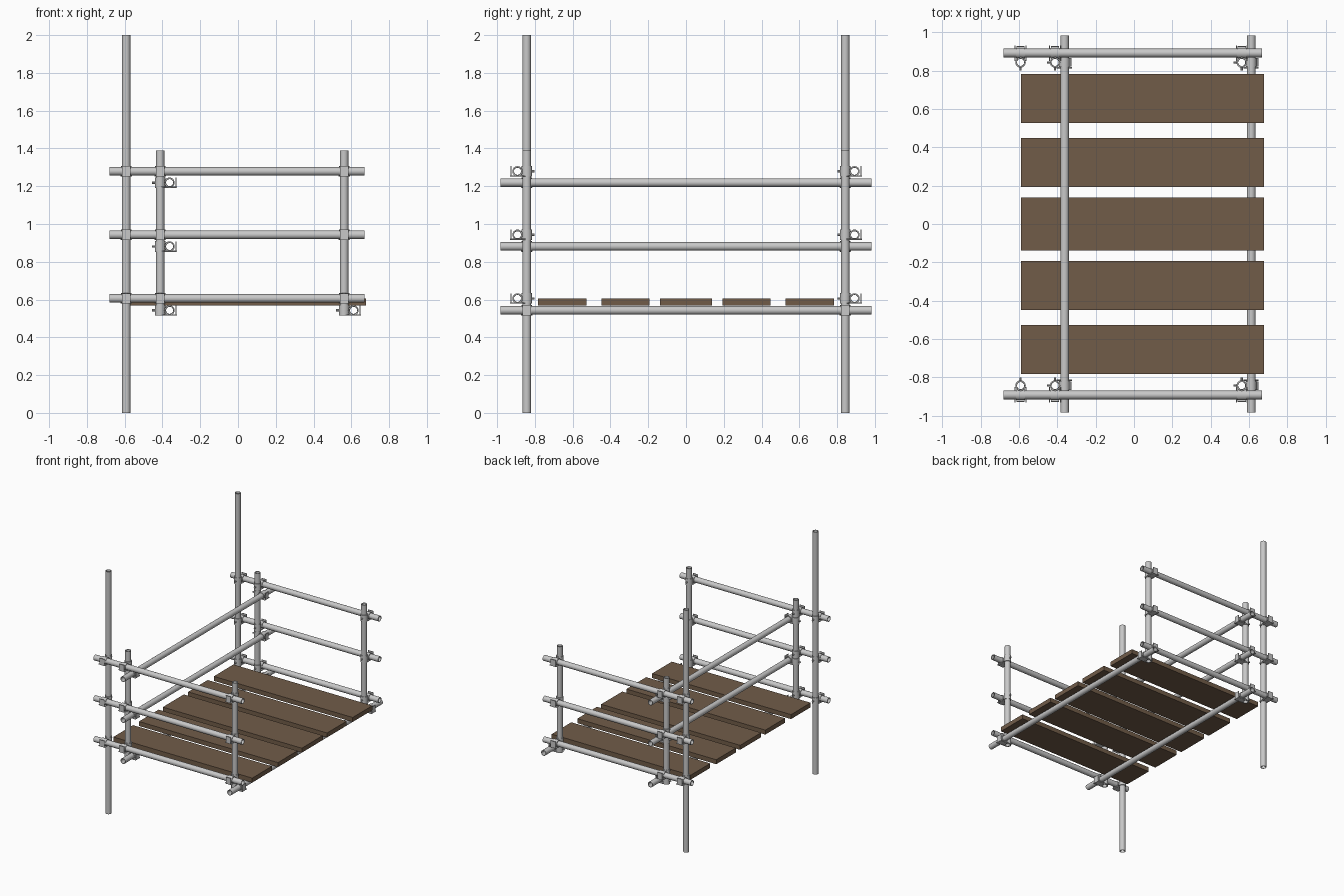
import bpy, bmesh
from mathutils import Vector, Matrix

if "Cube" in bpy.data.objects:
    bpy.data.objects.remove(bpy.data.objects["Cube"])

R = 0.0225      # tube radius
OFF = 0.049     # distance between crossing tube axes
X, Y, Z = Vector((1, 0, 0)), Vector((0, 1, 0)), Vector((0, 0, 1))


def material(name, rgb):
    m = bpy.data.materials.new(name)
    m.diffuse_color = (*rgb, 1)
    m.use_nodes = True
    m.node_tree.nodes["Principled BSDF"].inputs["Base Color"].default_value = m.diffuse_color
    return m


STEEL = material("galvanised grey", (0.58, 0.58, 0.58))
WOOD = material("weathered brown", (0.165, 0.107, 0.066))


def finish(bm, name, mat, smooth=True):
    bmesh.ops.recalc_face_normals(bm, faces=bm.faces)
    me = bpy.data.meshes.new(name)
    bm.to_mesh(me)
    bm.free()
    me.materials.append(mat)
    ob = bpy.data.objects.new(name, me)
    bpy.context.collection.objects.link(ob)
    if smooth:
        bpy.ops.object.select_all(action='DESELECT')
        ob.select_set(True)
        bpy.context.view_layer.objects.active = ob
        bpy.ops.object.shade_smooth_by_angle()
    return ob


def add_rod(bm, a, b, r, inner=0.0, n=24):
    """Rod from a to b; hollow when an inner radius is given."""
    a, b = Vector(a), Vector(b)
    rot = (b - a).to_track_quat('Z', 'Y').to_matrix().to_4x4()
    if not inner:
        bmesh.ops.create_cone(bm, cap_ends=True, segments=n, radius1=r, radius2=r,
                              depth=(b - a).length,
                              matrix=Matrix.Translation((a + b) / 2) @ rot)
        return
    rings = []
    for end, rad in ((a, r), (b, r), (b, inner), (a, inner)):
        rings.append(bmesh.ops.create_circle(
            bm, segments=n, radius=rad, matrix=Matrix.Translation(end) @ rot)['verts'])
    for k in range(4):
        p, q = rings[k], rings[(k + 1) % 4]
        for i in range(n):
            j = (i + 1) % n
            bm.faces.new((p[i], p[j], q[j], q[i]))


def add_box(bm, c, size):
    bmesh.ops.create_cube(bm, size=1, matrix=Matrix.Translation(c)
                          @ Matrix.Diagonal((*[abs(s) for s in size], 1)))


def tube(name, a, b):
    bm = bmesh.new()
    add_rod(bm, a, b, R, R - 0.004)
    finish(bm, name, STEEL)


def coupler(name, p, u, w):
    """Right-angle clamp: p on post axis, u towards the rail, w along the rail."""
    bm = bmesh.new()
    p = Vector(p)
    rail = p + u * OFF
    h = 0.028
    add_rod(bm, p - Z * h, p + Z * h, 0.0275, R)              # post collar
    add_rod(bm, rail - w * 0.024, rail + w * 0.024, 0.0275, R)  # rail collar
    # saddle under the rail and its upright flange
    add_box(bm, p + u * 0.054 - Z * 0.026, u * 0.064 + w * 0.044 + Z * 0.004)
    add_box(bm, p + u * 0.084, u * 0.005 + w * 0.044 + Z * 0.054)
    # closing nut behind the post
    add_rod(bm, p - u * 0.025, p - u * 0.042, 0.006, n=8)
    # bolts either side of the post
    for s in (-1, 1):
        q = p + w * s * 0.028 - Z * 0.024
        add_rod(bm, q + u * 0.008, q + u * 0.088, 0.003, n=8)
    finish(bm, name, STEEL)


TALL_X, BACK_X, FRONT_X, POST_Y = -0.592, -0.412, 0.562, 0.843
RAIL_Z = (0.606, 0.943, 1.279)
CROSS = ((BACK_X, 0.543), (BACK_X, 0.881), (BACK_X, 1.219), (FRONT_X, 0.543))

# posts, end rails and clamps on both sides
for side, s in (("near", -1), ("far", 1)):
    y = s * POST_Y
    tube(f"tall_post_{side}", (TALL_X, y, 0), (TALL_X, y, 2))
    for px in (BACK_X, FRONT_X):
        tube(f"short_post_{side}", (px, y, 0.515), (px, y, 1.39))
    for z in RAIL_Z:
        yr = s * (POST_Y + OFF)
        tube(f"side_rail_{side}", (-0.681, yr, z), (0.669, yr, z))
        for px in (TALL_X, BACK_X, FRONT_X):
            coupler(f"side_clamp_{side}", (px, y, z), Y * s, X)
    for px, z in CROSS:
        coupler(f"cross_clamp_{side}", (px, y, z), X, Y)

# long cross tubes: guard rails and board bearers
for px, z in CROSS:
    tube("cross_tube", (px + OFF + 0.001, -0.983, z), (px + OFF + 0.001, 0.983, z))

# deck boards
for y, width in ((-0.655, 0.256), (-0.32, 0.256), (0, 0.274), (0.32, 0.256), (0.655, 0.256)):
    bm = bmesh.new()
    add_box(bm, Vector((0.044, y, 0.5865)), (1.268, width, 0.037))
    finish(bm, "deck_board", WOOD, smooth=False)
